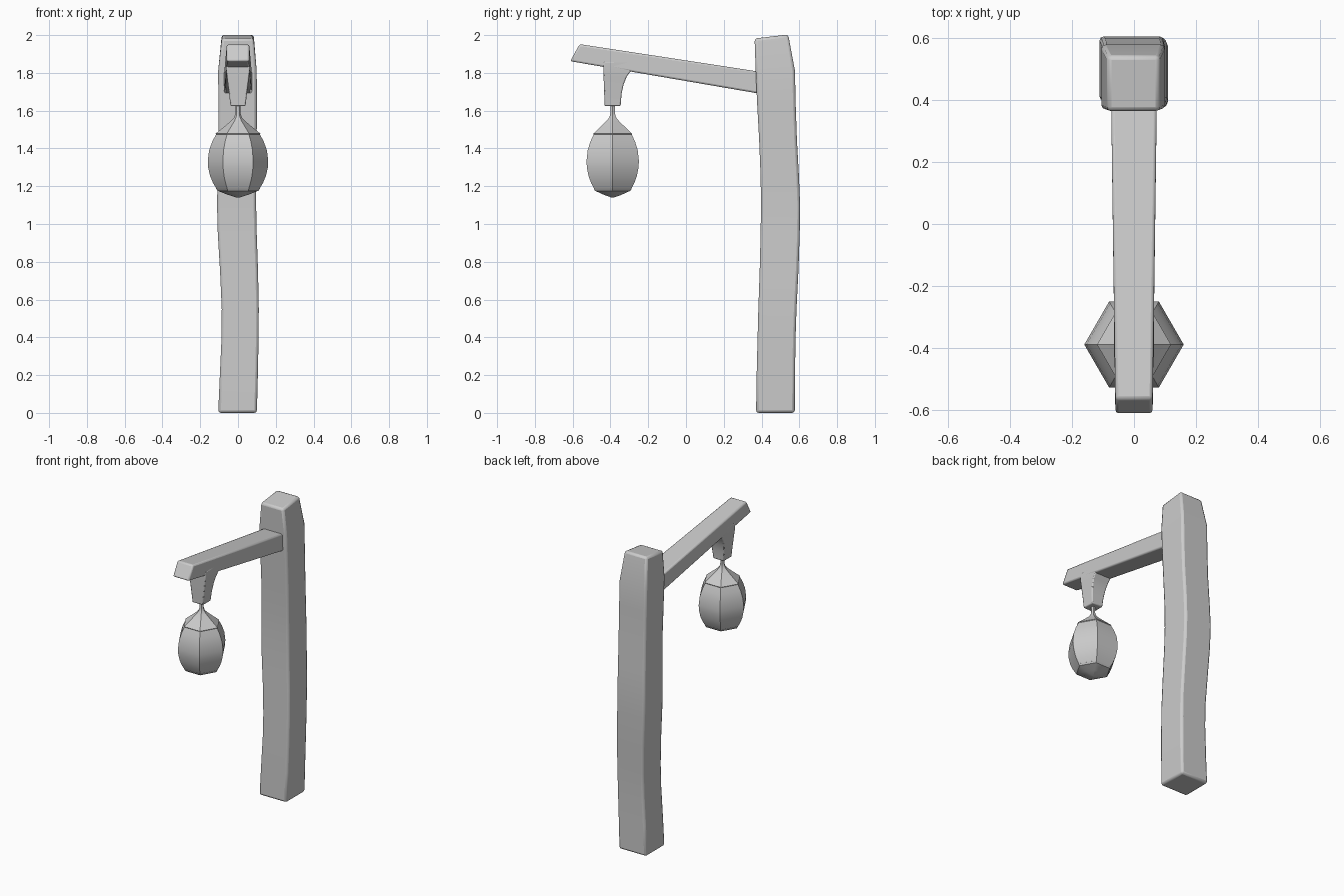
import bpy, bmesh, math

if "Cube" in bpy.data.objects:
    bpy.data.objects.remove(bpy.data.objects["Cube"])


def loft(name, rings, bevel=0.0, angle=30):
    """Skin a list of equal-length rings of points and cap both ends."""
    bm = bmesh.new()
    rows = [[bm.verts.new(p) for p in ring] for ring in rings]
    n = len(rows[0])
    for a, b in zip(rows, rows[1:]):
        for i in range(n):
            j = (i + 1) % n
            bm.faces.new((a[i], a[j], b[j], b[i]))
    bm.faces.new(rows[0])
    bm.faces.new(rows[-1])
    bmesh.ops.recalc_face_normals(bm, faces=bm.faces)
    me = bpy.data.meshes.new(name)
    bm.to_mesh(me)
    bm.free()
    ob = bpy.data.objects.new(name, me)
    bpy.context.collection.objects.link(ob)
    if bevel:
        mod = ob.modifiers.new("soft_edges", 'BEVEL')
        mod.width = bevel
        mod.segments = 2
        mod.limit_method = 'ANGLE'
        mod.angle_limit = math.radians(40)
    bpy.ops.object.select_all(action='DESELECT')
    ob.select_set(True)
    bpy.context.view_layer.objects.active = ob
    bpy.ops.object.shade_smooth_by_angle(angle=math.radians(angle))
    return ob


def box_ring(x0, x1, y0, y1, z_front, z_back):
    return [(x0, y0, z_front), (x1, y0, z_front), (x1, y1, z_back), (x0, y1, z_back)]


# Crooked square post: z, left, right, front, back
post = [
    (0.00, -.105, .100, .371, .576),
    (0.20, -.096, .105, .374, .577),
    (0.40, -.087, .109, .379, .580),
    (0.55, -.086, .110, .383, .585),
    (0.75, -.095, .106, .390, .595),
    (0.95, -.107, .099, .395, .602),
    (1.10, -.111, .096, .397, .604),
    (1.25, -.108, .096, .395, .598),
    (1.45, -.104, .099, .387, .587),
    (1.65, -.104, .100, .376, .580),
    (1.81, -.105, .099, .369, .577),
]
rings = [box_ring(a, b, c, d, z, z) for z, a, b, c, d in post]
rings.append(box_ring(-.086, .083, .363, .541, 1.982, 2.003))
loft("post", rings, bevel=0.014)

# Sloping arm with an undercut tip: half width, top (y, z), bottom (y, z)
arm = [(.060, (-.563, 1.952), (-.613, 1.862)),
       (.074, (.43, 1.800), (.43, 1.683))]
loft("arm", [[(-w, *t), (w, *t), (w, *b), (-w, *b)] for w, t, b in arm], bevel=0.010)

# Hanging bracket, curved on the side nearest the post: z, half width, front, back
bracket = [
    (1.86, .064, -.437, -.270),
    (1.81, .062, -.437, -.292),
    (1.78, .058, -.436, -.314),
    (1.74, .053, -.435, -.330),
    (1.69, .047, -.433, -.341),
    (1.625, .040, -.431, -.346),
]
loft("bracket", [box_ring(-w, w, f, b, z, z) for z, w, f, b in bracket], bevel=0.006)


# Six-sided lantern, corners pointing to the sides
def hex_ring(r, z):
    return [(r * math.cos(k * math.pi / 3), -.388 + r * math.sin(k * math.pi / 3), z)
            for k in range(6)]


loft("lantern_cap", [hex_ring(r, z) for r, z in (
    (.014, 1.66), (.014, 1.585), (.020, 1.565), (.036, 1.547),
    (.070, 1.518), (.119, 1.478), (.115, 1.472))])
loft("lantern_body", [hex_ring(r, z) for r, z in (
    (.116, 1.475), (.137, 1.435), (.153, 1.39), (.160, 1.335),
    (.158, 1.30), (.148, 1.255), (.132, 1.217), (.114, 1.187))])
loft("lantern_base", [hex_ring(r, z) for r, z in (
    (.112, 1.190), (.116, 1.187), (.108, 1.176), (.055, 1.155), (.004, 1.139))])
